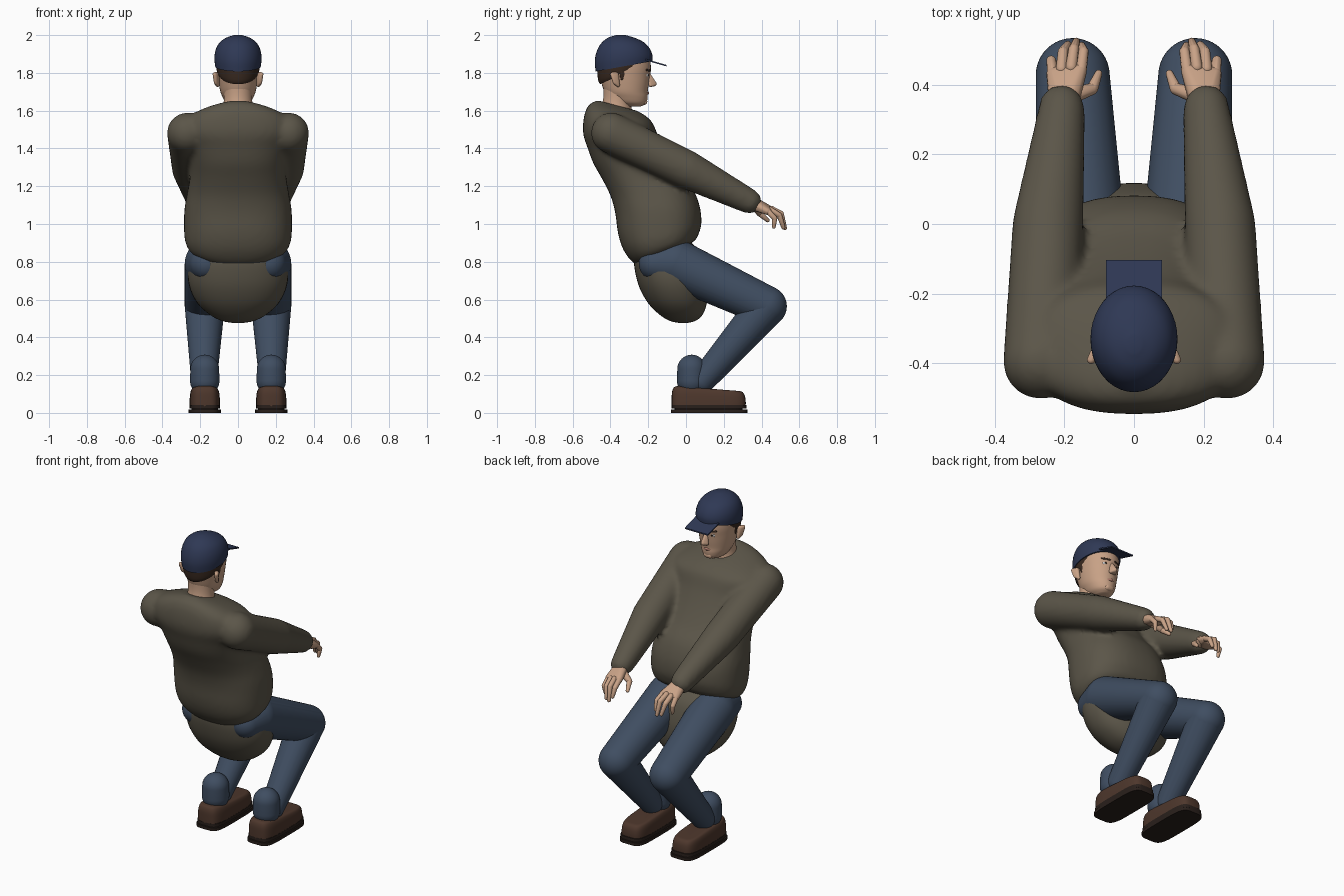
import bpy, bmesh, math
from mathutils import Vector

SHIRT = ("shirt_olive", (0.105, 0.092, 0.066, 1))
JEANS = ("denim_blue", (0.05, 0.075, 0.12, 1))
NAVY = ("cap_navy", (0.028, 0.04, 0.09, 1))
SKIN = ("skin", (0.58, 0.36, 0.24, 1))
HAIR = ("hair_brown", (0.04, 0.022, 0.014, 1))
SHOE = ("shoe_brown", (0.075, 0.038, 0.025, 1))
SOLE = ("sole_dark", (0.022, 0.014, 0.011, 1))
WHITE = ("eye_white", (0.75, 0.75, 0.72, 1))
LIP = ("lip", (0.42, 0.2, 0.15, 1))


def sphere_points(level):
    b = bmesh.new()
    bmesh.ops.create_icosphere(b, subdivisions=level, radius=1)
    pts = [v.co.copy() for v in b.verts]
    b.free()
    return pts


BALL = {2: sphere_points(2), 4: sphere_points(4)}


def hull(bm, balls, level=2):
    """Convex hull round a set of (x, y, z, radius) balls, added to bm."""
    t = bmesh.new()
    for x, y, z, r in balls:
        for p in BALL[level]:
            t.verts.new(Vector((x, y, z)) + p * r)
    bmesh.ops.convex_hull(t, input=t.verts[:])
    bmesh.ops.delete(t, geom=[v for v in t.verts if not v.link_faces], context='VERTS')
    bmesh.ops.recalc_face_normals(t, faces=t.faces[:])
    me = bpy.data.meshes.new("tmp")
    t.to_mesh(me)
    t.free()
    bm.from_mesh(me)
    bpy.data.meshes.remove(me)


def chain(bm, balls, level=2):
    for a, b in zip(balls, balls[1:]):
        hull(bm, [a, b], level)


def catmull(a, b, c, d, t):
    return [0.5 * (2*q + (r-p)*t + (2*p-5*q+4*r-s)*t*t + (3*q-p-3*r+s)*t**3)
            for p, q, r, s in zip(a, b, c, d)]


def loft(bm, secs, cx=0, power=2.0, n=40, sub=4):
    """Skin over tilted rings: (back y, back z, front y, front z, half width)."""
    rows = []
    for i in range(len(secs) - 1):
        a, d = secs[max(i-1, 0)], secs[min(i+2, len(secs)-1)]
        rows += [catmull(a, secs[i], secs[i+1], d, k / sub) for k in range(sub)]
    rows.append(secs[-1])
    rings = []
    for yb, zb, yf, zf, hw in rows:
        ring = []
        for k in range(n):
            c, s = math.cos(math.tau*k/n), math.sin(math.tau*k/n)
            u = math.copysign(abs(c)**(2/power), c)
            v = math.copysign(abs(s)**(2/power), s)
            ring.append(bm.verts.new((cx + hw*u, (yb+yf)/2 + v*(yf-yb)/2, (zb+zf)/2 + v*(zf-zb)/2)))
        rings.append(ring)
    for r, q in zip(rings, rings[1:]):
        for k in range(n):
            bm.faces.new((r[k], r[(k+1) % n], q[(k+1) % n], q[k]))
    bm.faces.new(rings[0][::-1])
    bm.faces.new(rings[-1])


def finish(name, bm, mat, mirror=False, remesh=0, angle=40):
    me = bpy.data.meshes.new(name)
    bm.to_mesh(me)
    bm.free()
    ob = bpy.data.objects.new(name, me)
    bpy.context.collection.objects.link(ob)
    m = bpy.data.materials.get(mat[0]) or bpy.data.materials.new(mat[0])
    m.diffuse_color = mat[1]
    me.materials.append(m)
    bpy.ops.object.select_all(action='DESELECT')
    ob.select_set(True)
    bpy.context.view_layer.objects.active = ob
    if remesh:
        me.shade_smooth()
        r = ob.modifiers.new("blend", 'REMESH')
        r.mode, r.voxel_size, r.use_smooth_shade = 'VOXEL', remesh, True
        s = ob.modifiers.new("soften", 'SMOOTH')
        s.factor, s.iterations = 0.5, 8
    else:
        bpy.ops.object.shade_smooth_by_angle(angle=math.radians(angle))
    if mirror:
        ob.modifiers.new("both_sides", 'MIRROR').use_mirror_merge = False
    return ob


# Sweater: leaning torso with both sleeves blended in
bm = bmesh.new()
loft(bm, [(-.25, .775, .0, .88, .19), (-.295, .81, .05, .915, .255), (-.335, .87, .068, .95, .28),
          (-.36, .95, .082, 1.0, .286), (-.375, 1.06, .074, 1.09, .284), (-.4, 1.15, .035, 1.19, .268),
          (-.445, 1.24, -.03, 1.27, .255), (-.49, 1.32, -.09, 1.36, .255), (-.52, 1.4, -.14, 1.45, .27),
          (-.545, 1.48, -.165, 1.51, .3), (-.54, 1.57, -.18, 1.54, .28), (-.515, 1.63, -.21, 1.57, .19),
          (-.47, 1.655, -.26, 1.6, .085)], power=2.4)
for s in (1, -1):
    chain(bm, [(s*.268, -.395, 1.482, .108), (s*.247, 0, 1.29, .102), (s*.208, .32, 1.128, .068),
               (s*.208, .335, 1.12, .065)], 4)
finish("sweater", bm, SHIRT, remesh=.014)

# Rounded seat below the hem
bm = bmesh.new()
loft(bm, [(-.03, .475, .0, .475, .02), (-.085, .487, .05, .487, .085), (-.14, .52, .088, .52, .15),
          (-.2, .58, .11, .58, .215), (-.245, .66, .118, .66, .255), (-.268, .74, .11, .74, .266),
          (-.275, .81, .08, .84, .25), (-.26, .86, .03, .9, .2)], power=2.2)
finish("seat", bm, SHIRT)

# Trouser legs: thigh, shin and bunched ankle cuff
bm = bmesh.new()
chain(bm, [(.165, -.16, .79, .09), (.152, -.055, .79, .13), (.176, .428, .565, .106), (.18, .085, .17, .068)], 4)
hull(bm, [(.176, .03, .232, .076), (.176, .03, .17, .078)], 4)
finish("trouser_leg", bm, JEANS, mirror=True)

# Shoes: two-layer sole and leather upper
bm = bmesh.new()
for z0, z1, g in ((0, .019, 0), (.022, .042, -.004)):
    loft(bm, [(-.08-g, z0, .325+g, z0, .085+g), (-.08-g, z1, .325+g, z1, .085+g)], cx=.176, power=4.5, sub=1)
loft(bm, [(-.06, .01, .3, .01, .07), (-.06, .03, .3, .03, .07)], cx=.176, power=4, sub=1)
finish("shoe_sole", bm, SOLE, mirror=True)
bm = bmesh.new()
loft(bm, [(-.076, .035, .316, .035, .08), (-.076, .07, .316, .065, .08), (-.074, .11, .31, .095, .077),
          (-.064, .135, .295, .113, .068), (-.045, .142, .265, .117, .05)], cx=.176, power=4)
finish("shoe_upper", bm, SHOE, mirror=True)

# Hands: palm, four bent fingers and thumb
bm = bmesh.new()
hull(bm, [(.204, .33, 1.12, .04), (.2, .37, 1.1, .034), (.232, .43, 1.068, .02), (.155, .44, 1.078, .02)])
for f in ([(.152, .445, 1.078, .017), (.145, .495, 1.05, .015), (.15, .512, 1.0, .011)],
          [(.18, .45, 1.08, .017), (.173, .503, 1.055, .015), (.166, .524, .978, .011)],
          [(.208, .445, 1.075, .017), (.204, .495, 1.045, .015), (.19, .515, .982, .011)],
          [(.234, .435, 1.066, .016), (.238, .47, 1.03, .014), (.232, .465, .985, .01)],
          [(.175, .37, 1.09, .024), (.12, .388, 1.058, .017), (.102, .432, 1.02, .011)]):
    chain(bm, f)
finish("hand", bm, SKIN, mirror=True)

# Head and neck
bm = bmesh.new()
loft(bm, [(-.32, 1.622, -.24, 1.622, .035), (-.385, 1.645, -.212, 1.638, .064), (-.415, 1.675, -.203, 1.67, .082),
          (-.432, 1.70, -.203, 1.70, .093), (-.446, 1.74, -.197, 1.74, .101), (-.456, 1.78, -.192, 1.78, .107),
          (-.462, 1.83, -.186, 1.83, .112), (-.455, 1.88, -.195, 1.88, .11), (-.43, 1.94, -.23, 1.94, .085)])
loft(bm, [(-.47, 1.57, -.25, 1.53, .1), (-.445, 1.63, -.285, 1.6, .08), (-.437, 1.68, -.29, 1.65, .075),
          (-.44, 1.75, -.28, 1.72, .078)])
finish("head", bm, SKIN)

# Nose and chin
bm = bmesh.new()
hull(bm, [(0, -.198, 1.79, .011), (0, -.168, 1.742, .013), (.014, -.188, 1.735, .01), (-.014, -.188, 1.735, .01)])
hull(bm, [(.012, -.222, 1.648, .018), (-.012, -.222, 1.648, .018), (0, -.24, 1.665, .03)])
finish("nose_and_chin", bm, SKIN)

# Ears
bm = bmesh.new()
hull(bm, [(.112, -.37, 1.79, .014), (.108, -.36, 1.735, .01), (.123, -.39, 1.792, .012), (.118, -.378, 1.75, .01)])
finish("ear", bm, SKIN, mirror=True)

# Eyes, pupils, brows and lips
for name, balls, mat in (
        ("eye", [(.036, -.21, 1.788, .012), (.044, -.213, 1.788, .012)], WHITE),
        ("pupil", [(.039, -.203, 1.788, .0065), (.039, -.205, 1.788, .0065)], HAIR),
        ("eyebrow", [(.02, -.19, 1.812, .006), (.06, -.21, 1.815, .006)], HAIR),
        ("lips", [(0, -.204, 1.693, .009), (.026, -.215, 1.69, .006)], LIP),
        ("sideburn", [(.1, -.345, 1.84, .016), (.099, -.34, 1.77, .009), (.1, -.3, 1.84, .01)], HAIR)):
    bm = bmesh.new()
    hull(bm, balls)
    finish(name, bm, mat, mirror=True)

# Hair showing below the cap
bm = bmesh.new()
loft(bm, [(-.455, 1.74, -.22, 1.845, .1), (-.466, 1.765, -.195, 1.855, .112), (-.472, 1.84, -.19, 1.89, .118)])
finish("hair", bm, HAIR)

# Cap crown
bm = bmesh.new()
loft(bm, [(-.478, 1.808, -.178, 1.862, .121), (-.483, 1.86, -.178, 1.895, .125), (-.474, 1.91, -.193, 1.93, .119),
          (-.452, 1.953, -.223, 1.962, .1), (-.415, 1.985, -.27, 1.985, .065), (-.37, 2.0, -.32, 2.0, .02)])
finish("cap_crown", bm, NAVY)

# Cap peak: thin sloping plate
bm = bmesh.new()
bmesh.ops.create_cube(bm, size=1)
for v in bm.verts:
    front = v.co.y > 0
    v.co = (v.co.x * .16, -.103 if front else -.235, (1.838 if front else 1.876) + v.co.z * .008)
finish("cap_peak", bm, NAVY)
